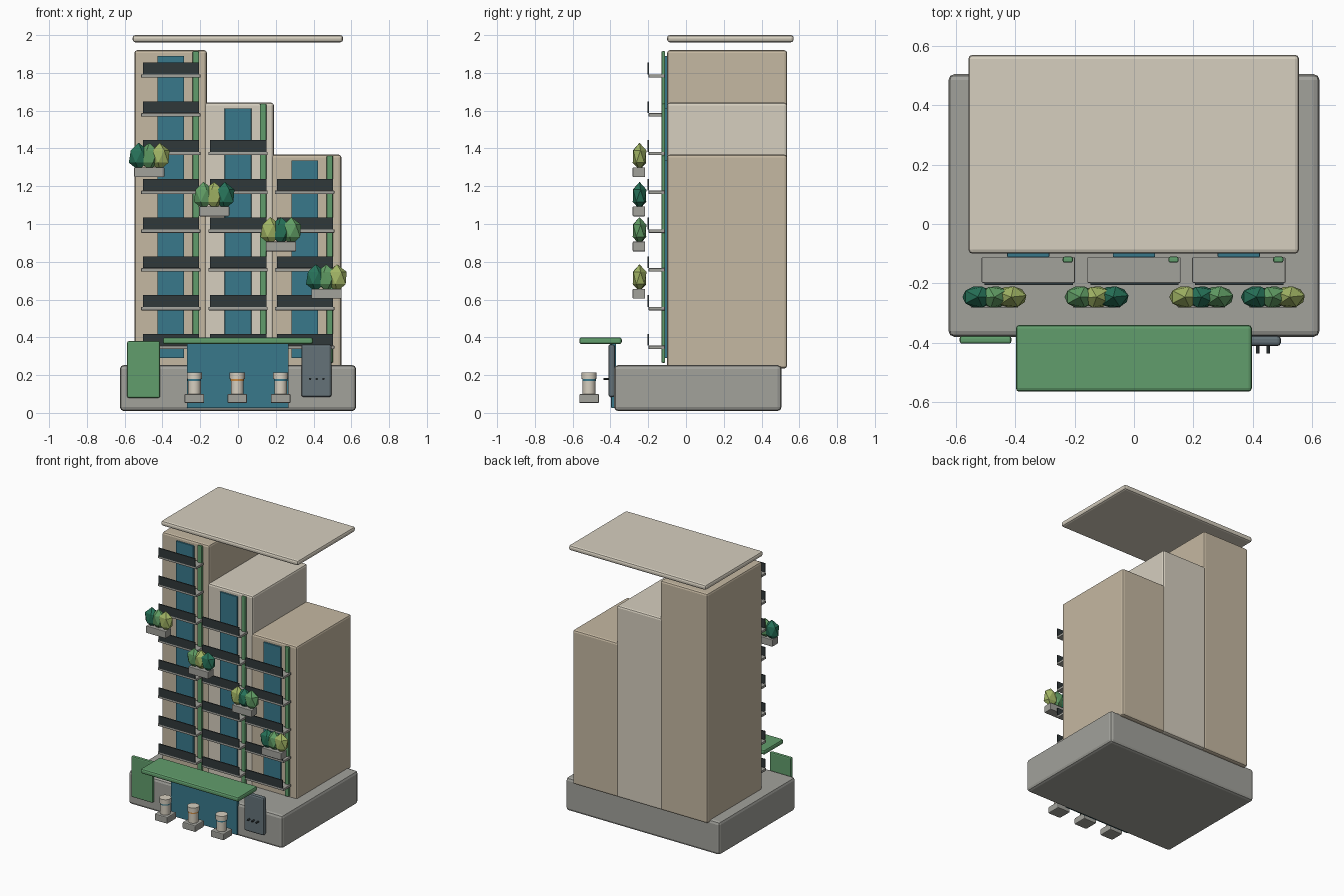
import bpy, math

if "Cube" in bpy.data.objects:
    bpy.data.objects.remove(bpy.data.objects["Cube"])

def mat(name, rgb):
    m = bpy.data.materials.new(name)
    m.diffuse_color = (*rgb, 1)
    m.use_nodes = True
    m.node_tree.nodes["Principled BSDF"].inputs["Base Color"].default_value = m.diffuse_color
    return m

TAN = mat("tan", (0.56, 0.48, 0.36))
CREAM = mat("cream", (0.67, 0.62, 0.52))
STONE = mat("stone", (0.36, 0.36, 0.33))
GLASS = mat("glass", (0.04, 0.19, 0.26))
GREEN = mat("green", (0.12, 0.34, 0.15))
DARK = mat("dark_rail", (0.03, 0.04, 0.042))
SLATE = mat("slate", (0.13, 0.17, 0.19))
ORANGE = mat("orange", (0.6, 0.25, 0.05))
LEAF = [mat("leaf_dark", (0.02, 0.17, 0.10)),
        mat("leaf_mid", (0.12, 0.34, 0.13)),
        mat("leaf_light", (0.36, 0.46, 0.13))]

def box(name, x, y, z, m, bevel=0.0):
    """Box from (min, max) pairs, with optional rounded edges."""
    bpy.ops.mesh.primitive_cube_add(
        size=1, location=[(a + b) / 2 for a, b in (x, y, z)])
    o = bpy.context.object
    o.name = name
    o.scale = [b - a for a, b in (x, y, z)]
    bpy.ops.object.transform_apply(location=False, rotation=False, scale=True)
    o.data.materials.append(m)
    if bevel:
        b = o.modifiers.new("Bevel", "BEVEL")
        b.width, b.segments = bevel, 2
    return o

def cyl(name, x, y, z, r, m, sides=24, axis="Z"):
    """Upright cylinder over a z range, or along y when axis is Y."""
    if axis == "Z":
        loc, depth, rot = (x, y, (z[0] + z[1]) / 2), z[1] - z[0], (0, 0, 0)
    else:
        loc, depth, rot = (x, (y[0] + y[1]) / 2, z), y[1] - y[0], (math.pi / 2, 0, 0)
    bpy.ops.mesh.primitive_cylinder_add(vertices=sides, radius=r, depth=depth,
                                        location=loc, rotation=rot)
    o = bpy.context.object
    o.name = name
    o.data.materials.append(m)
    bpy.ops.object.shade_smooth_by_angle()

# podium and roof slab
box("podium", (-0.625, 0.625), (-0.38, 0.505), (0.01, 0.253), STONE, 0.02)
box("roof_slab", (-0.558, 0.556), (-0.10, 0.57), (1.962, 2.0), CREAM, 0.014)

# stepped towers: x range, top, window, fin, balcony centre, floor count
towers = [("left", (-0.548, -0.165), 1.92, -0.356, 8, TAN),
          ("middle", (-0.18, 0.19), 1.642, 0.0, 6, CREAM),
          ("right", (0.175, 0.547), 1.367, 0.353, 5, TAN)]
for side, xr, top, c, floors, m in towers:
    box(side + "_tower", xr, (-0.10, 0.535), (0.235, top), m, 0.014)
    box(side + "_window_strip", (c - 0.071, c + 0.071), (-0.112, -0.09),
        (0.29, top - 0.03), GLASS, 0.003)
    box(side + "_green_fin", (c + 0.116, c + 0.15), (-0.13, -0.11),
        (0.265, top - 0.005), GREEN, 0.006)
    for i in range(floors):
        z = 0.346 + i * 0.2052
        box(side + "_balcony_slab", (c - 0.157, c + 0.157), (-0.198, -0.112),
            (z - 0.008, z + 0.010), STONE, 0.003)
        box(side + "_balcony_rail", (c - 0.147, c + 0.15), (-0.205, -0.197),
            (z + 0.010, z + 0.072), DARK)

# descending planters with low-poly bushes
for k, (x, z) in enumerate([(-0.47, 1.30), (-0.126, 1.093),
                            (0.227, 0.907), (0.468, 0.657)]):
    box("planter", (x - 0.08, x + 0.08), (-0.282, -0.216),
        (z - 0.052, z), STONE, 0.004)
    for j in range(3):
        bpy.ops.mesh.primitive_ico_sphere_add(
            subdivisions=1, radius=1,
            location=(x + (j - 1) * 0.056, -0.246, z + 0.057),
            rotation=(0, 0, j * 0.7))
        b = bpy.context.object
        b.name = "bush"
        bpy.ops.object.transform_apply(location=False, rotation=True, scale=False)
        b.scale = (0.058, 0.041, 0.073)
        b.data.materials.append(LEAF[(j + k) % 3])

# entrance
box("entrance_glass", (-0.27, 0.268), (-0.396, -0.37), (0.025, 0.37), GLASS, 0.004)
box("entrance_canopy", (-0.398, 0.397), (-0.565, -0.34), (0.364, 0.40), GREEN, 0.012)
box("green_sign_panel", (-0.587, -0.413), (-0.403, -0.377), (0.08, 0.38), GREEN, 0.008)
box("intercom_panel", (0.335, 0.495), (-0.411, -0.376), (0.084, 0.363), SLATE, 0.012)
for x in (0.382, 0.417, 0.452):
    cyl("intercom_button", x, (-0.437, -0.405), 0.18, 0.006, DARK, 12, "Y")

# bollards
for x, ring in ((-0.231, GLASS), (-0.004, ORANGE), (0.226, GLASS)):
    y = -0.513
    box("bollard_base", (x - 0.052, x + 0.052), (y - 0.052, y + 0.052),
        (0.052, 0.10), STONE, 0.006)
    cyl("bollard_shaft", x, y, (0.095, 0.172), 0.034, CREAM)
    cyl("bollard_ring", x, y, (0.170, 0.182), 0.036, ring)
    cyl("bollard_cap", x, y, (0.180, 0.215), 0.040, CREAM)
